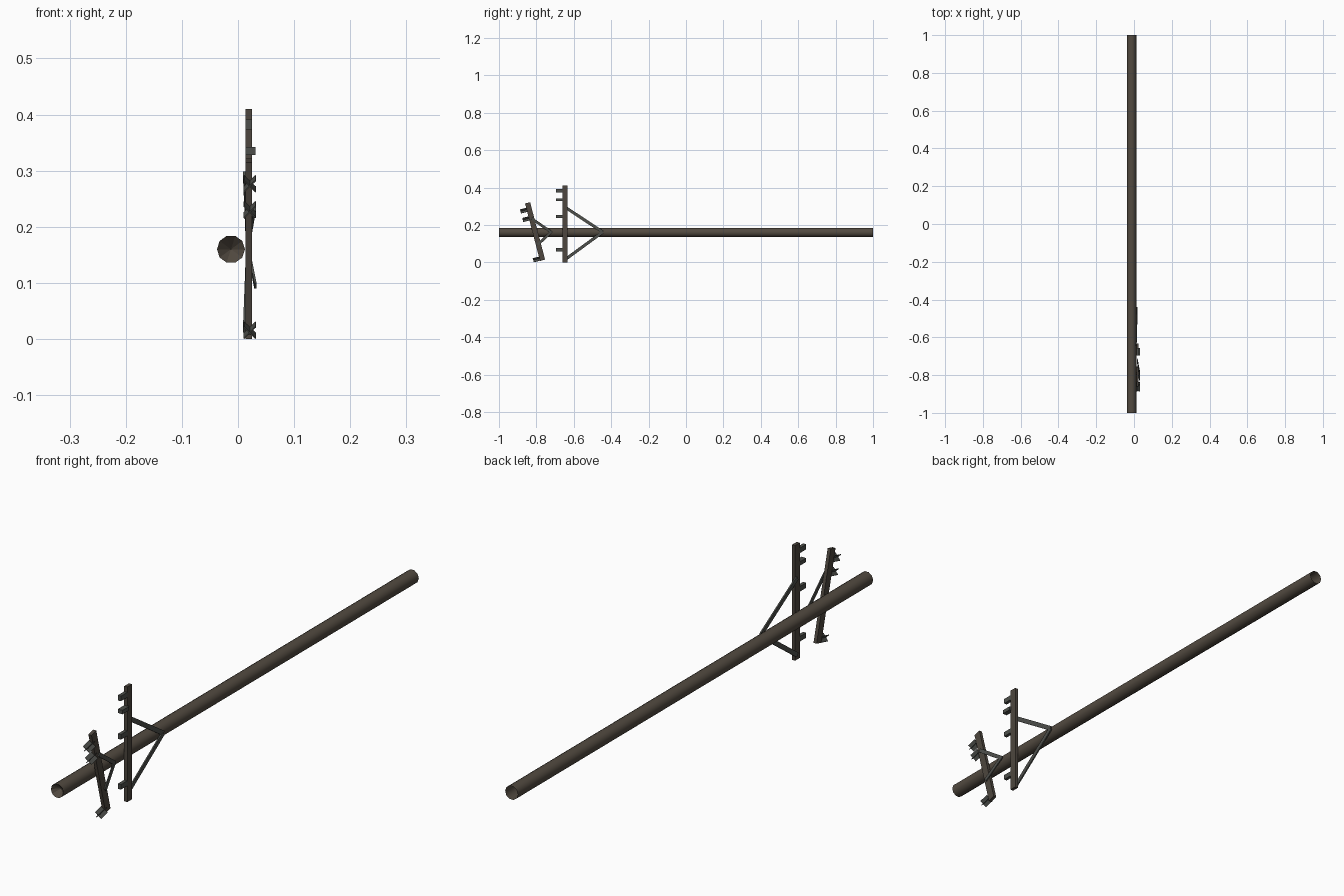
import bpy, bmesh, math
from mathutils import Vector, Matrix

if "Cube" in bpy.data.objects:
    bpy.data.objects.remove(bpy.data.objects["Cube"])


def mat(name, c):
    m = bpy.data.materials.new(name)
    m.diffuse_color = (*c, 1)
    m.use_nodes = True
    m.node_tree.nodes["Principled BSDF"].inputs["Base Color"].default_value = m.diffuse_color
    return m


WOOD = mat("weathered wood", (0.085, 0.069, 0.052))
ARM = mat("crossarm wood", (0.075, 0.062, 0.049))
METAL = mat("dull grey metal", (0.075, 0.078, 0.070))


def finish(name, bm, m):
    bmesh.ops.recalc_face_normals(bm, faces=bm.faces)
    me = bpy.data.meshes.new(name)
    bm.to_mesh(me)
    bm.free()
    me.materials.append(m)
    ob = bpy.data.objects.new(name, me)
    bpy.context.collection.objects.link(ob)
    return ob


def beam(name, a, b, thick_x, width, m):
    """Box running from a to b, thick_x across x and width in the y-z plane."""
    a, b = Vector(a), Vector(b)
    d = (b - a).normalized()
    side = d.cross(Vector((1, 0, 0))).normalized()
    nx = side.cross(d)
    rot = Matrix((nx, side, d)).transposed().to_4x4()
    bm = bmesh.new()
    bmesh.ops.create_cube(bm, size=1, matrix=Matrix.Translation((a + b) / 2) @ rot
                          @ Matrix.Diagonal((thick_x, width, (b - a).length, 1)))
    return finish(name, bm, m)


def crossed_plates(name, base, d, half):
    """Insulator made of two crossed plates standing on the arm."""
    base, d = Vector(base), Vector(d).normalized()
    side = d.cross(Vector((1, 0, 0))).normalized()
    bm = bmesh.new()
    for s in (1, -1):
        w = (Vector((1, 0, 0)) + side * s).normalized() * half
        bmesh.ops.create_cube(bm, size=1, matrix=Matrix.Translation(base + d * 0.017)
                              @ Matrix((w.normalized(), w.normalized().cross(d), d)).transposed().to_4x4()
                              @ Matrix.Diagonal((half * 2, 0.002, 0.036, 1)))
    return finish(name, bm, METAL)


# Pole: ten-sided tube lying along y, open at the foot, shallow dished top
bm = bmesh.new()
N, R, CX, CZ = 10, 0.025, -0.0125, 0.16
rings = [[bm.verts.new((CX + R * math.cos(2 * math.pi * i / N), y,
                        CZ + R * math.sin(2 * math.pi * i / N)))
          for i in range(N)] for y in (-1, 1)]
tip = bm.verts.new((CX, -0.975, CZ))
for i in range(N):
    j = (i + 1) % N
    bm.faces.new((rings[0][i], rings[0][j], rings[1][j], rings[1][i]))
    bm.faces.new((rings[0][j], rings[0][i], tip))
pole = finish("pole", bm, WOOD)
for p in pole.data.polygons:
    p.use_smooth = len(p.vertices) == 4

# Crossarms: large upright one and small tilted one
X = 0.019
beam("large_crossarm", (X, -0.646, 0.0), (X, -0.646, 0.41), 0.012, 0.026, ARM)
lo, hi = Vector((X, -0.767, 0.011)), Vector((X, -0.847, 0.318))
beam("small_crossarm", lo, hi, 0.012, 0.028, ARM)

# Diagonal braces
for tag, z in (("upper", 0.292), ("lower", 0.018)):
    beam("large_brace_" + tag, (0.0115, -0.642, z), (0.017, -0.445, 0.162), 0.005, 0.016, METAL)
beam("small_brace_upper", (0.030, -0.825, 0.234), (0.017, -0.718, 0.160), 0.004, 0.014, METAL)
beam("small_brace_lower", (0.031, -0.792, 0.095), (0.017, -0.718, 0.165), 0.004, 0.014, METAL)

# Insulator blocks on the large arm, one of them knocked sideways
for i, z in enumerate((0.382, 0.245, 0.067)):
    beam(f"large_insulator_{i}", (X, -0.657, z), (X, -0.695, z), 0.012, 0.018, METAL)
beam("bent_insulator", (X + 0.003, -0.657, 0.335), (X + 0.003, -0.695, 0.335),
     0.018, 0.014, METAL).rotation_euler = (0, 0, 0)

# Crossed-plate insulators on the small arm
axis = (hi - lo).normalized()
out = Vector((0, -axis.z, axis.y))
for i, t in enumerate((0.04, 0.74, 0.89)):
    crossed_plates(f"small_insulator_{i}", lo.lerp(hi, t) + out * 0.013 + Vector((0.002, 0, 0)),
                   out, 0.015)
